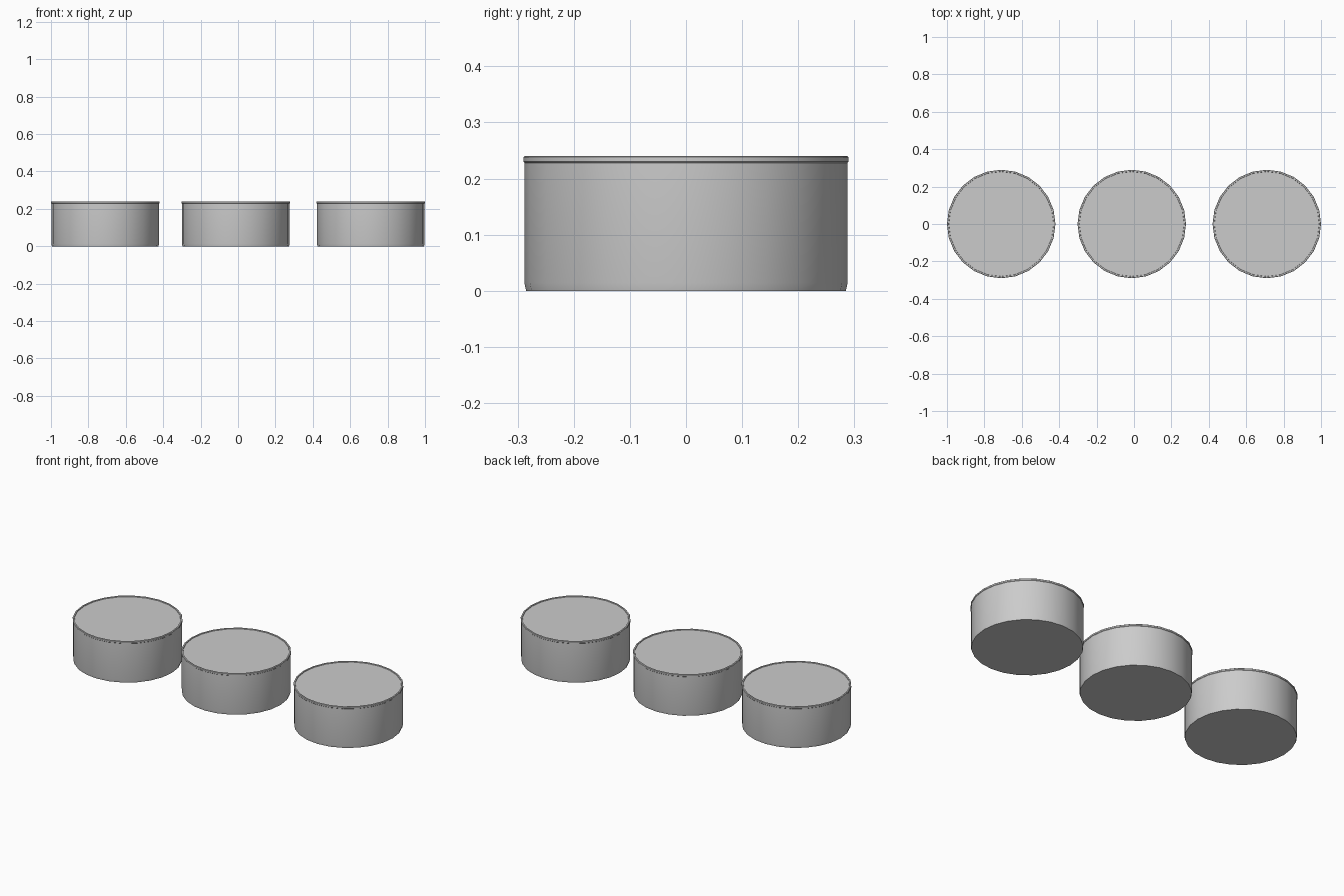
import bpy, bmesh, math

if "Cube" in bpy.data.objects:
    bpy.data.objects.remove(bpy.data.objects["Cube"])

SIDES = 24
# Half profile (radius, height) from the base, up the wall, over the lip to the lid
PROFILE = [(0.285, 0.0), (0.288, 0.014), (0.288, 0.228), (0.29, 0.23),
           (0.29, 0.238), (0.288, 0.24), (0.281, 0.24), (0.28, 0.236)]


def round_tin(name, x):
    bm = bmesh.new()
    rings = []
    for r, z in PROFILE:
        rings.append([bm.verts.new((r * math.cos(a), r * math.sin(a), z))
                      for a in (2 * math.pi * i / SIDES for i in range(SIDES))])
    # wall and lip
    for low, high in zip(rings, rings[1:]):
        for i in range(SIDES):
            j = (i + 1) % SIDES
            bm.faces.new((low[i], low[j], high[j], high[i]))
    # flat base and slightly sunken lid
    bm.faces.new(rings[0][::-1])
    bm.faces.new(rings[-1])
    mesh = bpy.data.meshes.new(name)
    bm.to_mesh(mesh)
    bm.free()
    obj = bpy.data.objects.new(name, mesh)
    obj.location.x = x
    bpy.context.collection.objects.link(obj)
    bpy.ops.object.select_all(action='DESELECT')
    obj.select_set(True)
    bpy.context.view_layer.objects.active = obj
    bpy.ops.object.shade_smooth_by_angle(angle=math.radians(35))


# Row of three tins
for name, x in (("left_tin", -0.71), ("middle_tin", -0.012), ("right_tin", 0.71)):
    round_tin(name, x)
